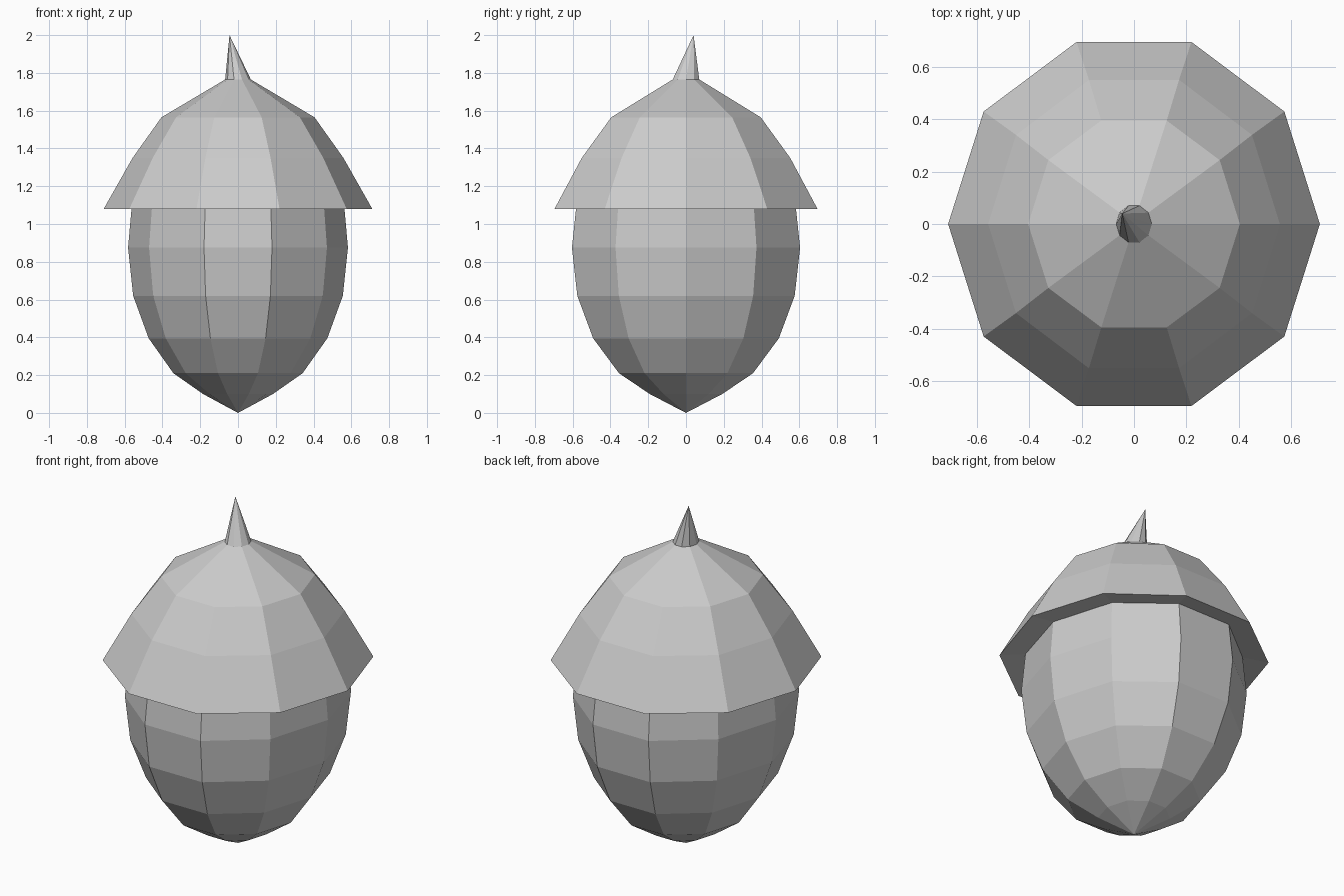
import bpy, bmesh
from math import cos, sin, tau

if "Cube" in bpy.data.objects:
    bpy.data.objects.remove(bpy.data.objects["Cube"])

SIDES = 10


def lathe(name, rings, tip=None):
    """Skin ten-sided rings (x radius, y radius, z); optionally close to a tip."""
    bm = bmesh.new()
    loops = []
    for rx, ry, z in rings:
        loops.append([bm.verts.new((rx * cos(tau * i / SIDES),
                                    ry * sin(tau * i / SIDES), z))
                      for i in range(SIDES)])
    for a, b in zip(loops, loops[1:]):
        for i in range(SIDES):
            j = (i + 1) % SIDES
            bm.faces.new((a[i], a[j], b[j], b[i]))
    # fan the last ring to the tip
    if tip:
        v = bm.verts.new(tip)
        last = loops[-1]
        for i in range(SIDES):
            bm.faces.new((last[i], last[(i + 1) % SIDES], v))
    bmesh.ops.recalc_face_normals(bm, faces=bm.faces)
    me = bpy.data.meshes.new(name)
    bm.to_mesh(me)
    bm.free()
    ob = bpy.data.objects.new(name, me)
    bpy.context.collection.objects.link(ob)
    return ob


# nut body, from under the cap down to the point
lathe("nut", [(0.562, 0.61, 1.10), (0.582, 0.635, 0.875), (0.555, 0.605, 0.62),
              (0.473, 0.517, 0.395), (0.342, 0.373, 0.21), (0.185, 0.202, 0.10)],
      tip=(0, 0, 0))

# cap with its narrow underside
lathe("cap", [(0.562, 0.61, 1.10), (0.711, 0.732, 1.08), (0.558, 0.58, 1.35),
              (0.405, 0.416, 1.565), (0.068, 0.074, 1.765)])

# bent stem
lathe("stem", [(0.068, 0.074, 1.765)], tip=(-0.045, 0.04, 2.0))
